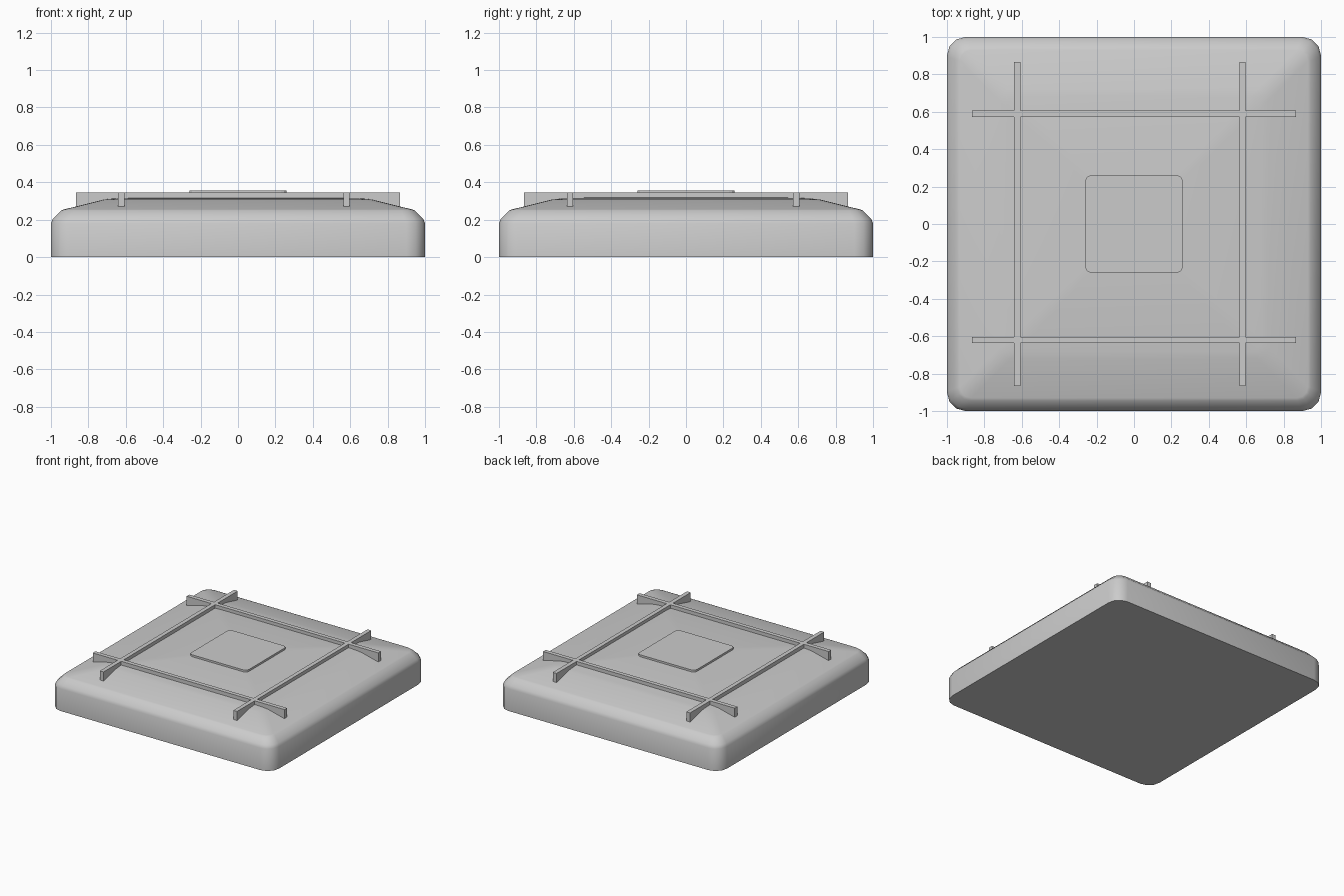
import bpy, bmesh, math

cube = bpy.data.objects.get("Cube")
if cube:
    bpy.data.objects.remove(cube)

grey = bpy.data.materials.new("plain grey")
grey.use_nodes = True
colour = (0.6, 0.6, 0.6, 1)
grey.diffuse_color = colour
grey.node_tree.nodes["Principled BSDF"].inputs["Base Color"].default_value = colour


def rounded_square(half, radius, z, segments=3):
    """Corner-arc points of a rounded square, anticlockwise."""
    points = []
    for corner in range(4):
        middle = math.radians(45 + 90 * corner)
        cx = math.copysign(half - radius, math.cos(middle))
        cy = math.copysign(half - radius, math.sin(middle))
        for step in range(segments + 1):
            a = math.pi / 2 * (corner + step / segments)
            points.append((cx + radius * math.cos(a), cy + radius * math.sin(a), z))
    return points


def loft(name, rings, apex=None, smooth=True):
    """Skin rounded-square rings, closing the top flat or to a point."""
    bm = bmesh.new()
    loops = [[bm.verts.new(p) for p in rounded_square(*ring)] for ring in rings]
    count = len(loops[0])
    for low, high in zip(loops, loops[1:]):
        for i in range(count):
            j = (i + 1) % count
            bm.faces.new((low[i], low[j], high[j], high[i]))
    bm.faces.new(loops[0][::-1])
    if apex is None:
        bm.faces.new(loops[-1])
    else:
        tip = bm.verts.new((0, 0, apex))
        for i in range(count):
            bm.faces.new((loops[-1][i], loops[-1][(i + 1) % count], tip))
    return finish(name, bm, smooth)


def finish(name, bm, smooth=False):
    mesh = bpy.data.meshes.new(name)
    bm.to_mesh(mesh)
    bm.free()
    mesh.materials.append(grey)
    obj = bpy.data.objects.new(name, mesh)
    bpy.context.collection.objects.link(obj)
    if smooth:
        bpy.ops.object.select_all(action="DESELECT")
        obj.select_set(True)
        bpy.context.view_layer.objects.active = obj
        bpy.ops.object.shade_smooth_by_angle(angle=math.radians(31))
    return obj


def bar(name, x, y, size_x, size_y, low, high):
    bm = bmesh.new()
    bmesh.ops.create_cube(bm, size=1)
    for v in bm.verts:
        v.co = (x + v.co.x * size_x, y + v.co.y * size_y,
                low + (v.co.z + 0.5) * (high - low))
    return finish(name, bm)


# Slab with bevelled shoulder and shallow sloping top
loft("base_slab", [
    (1.0, 0.10, 0),
    (1.0, 0.10, 0.18),
    (0.99, 0.10, 0.205),
    (0.945, 0.07, 0.25),
    (0.93, 0.06, 0.255),
    (0.72, 0.06, 0.307),
    (0.68, 0.06, 0.312),
], apex=0.356)

# Raised centre plate
loft("centre_plate", [(0.26, 0.03, 0.30), (0.26, 0.03, 0.355)], smooth=False)

# Crossing rails
for side, offset in (("left", 0.58), ("right", -0.625)):
    bar(side + "_rail", offset, 0, 0.034, 1.73, 0.265, 0.345)
for side, offset in (("back", 0.59), ("front", -0.62)):
    bar(side + "_rail", 0, offset, 1.73, 0.034, 0.265, 0.345)
